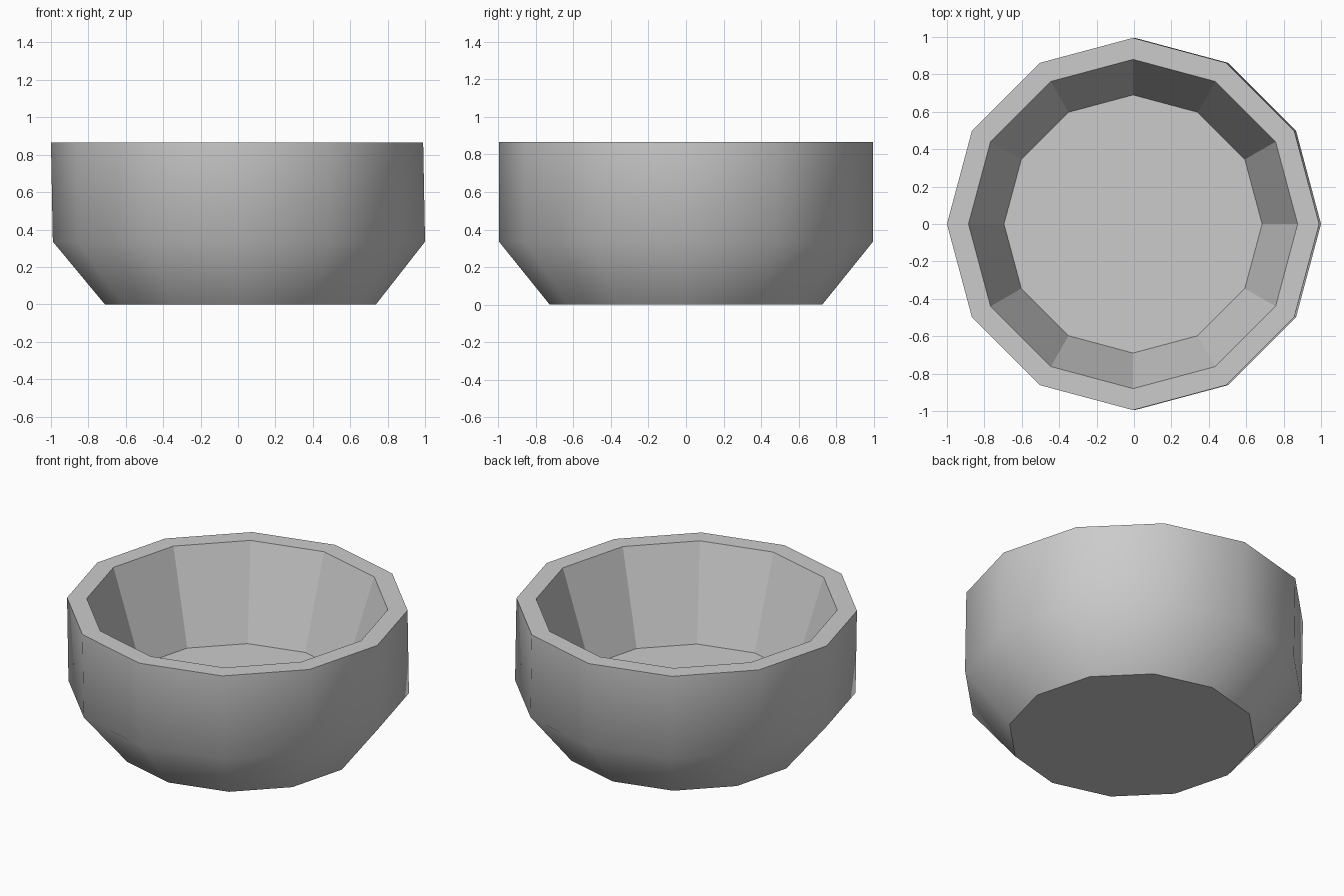
import bpy
import bmesh
from math import cos, sin, tau

cube = bpy.data.objects.get("Cube")
if cube:
    bpy.data.objects.remove(cube, do_unlink=True)

SIDES = 12

# Single grey material
grey = bpy.data.materials.new("light grey")
grey.use_nodes = True
colour = (0.6, 0.6, 0.6, 1)
grey.diffuse_color = colour
grey.node_tree.nodes["Principled BSDF"].inputs["Base Color"].default_value = colour

bm = bmesh.new()


def ring(radius, z, cx=0.0):
    return [bm.verts.new((cx + radius * cos(tau * i / SIDES),
                          radius * sin(tau * i / SIDES), z)) for i in range(SIDES)]


def bridge(lower, upper, smooth):
    for i in range(SIDES):
        j = (i + 1) % SIDES
        face = bm.faces.new((lower[i], lower[j], upper[j], upper[i]))
        face.smooth = smooth


# Profile from the base, up the outside, over the rim and down to the floor
base = ring(0.725, 0, 0.013)
waist = ring(0.995, 0.335, 0.005)
rim_outer = ring(0.995, 0.865, -0.005)
rim_inner = ring(0.88, 0.865, -0.005)
floor = ring(0.69, 0.29, -0.005)

# Rounded outer wall, faceted inner wall
bridge(base, waist, True)
bridge(waist, rim_outer, True)
bridge(rim_outer, rim_inner, False)
bridge(rim_inner, floor, False)
bm.faces.new(base[::-1])
bm.faces.new(floor)

# Keep the rim, foot and inside edges crisp
for edge in bm.edges:
    edge.smooth = all(face.smooth for face in edge.link_faces)

mesh = bpy.data.meshes.new("bowl")
bm.to_mesh(mesh)
bm.free()
mesh.materials.append(grey)
bowl = bpy.data.objects.new("bowl", mesh)
bpy.context.collection.objects.link(bowl)
